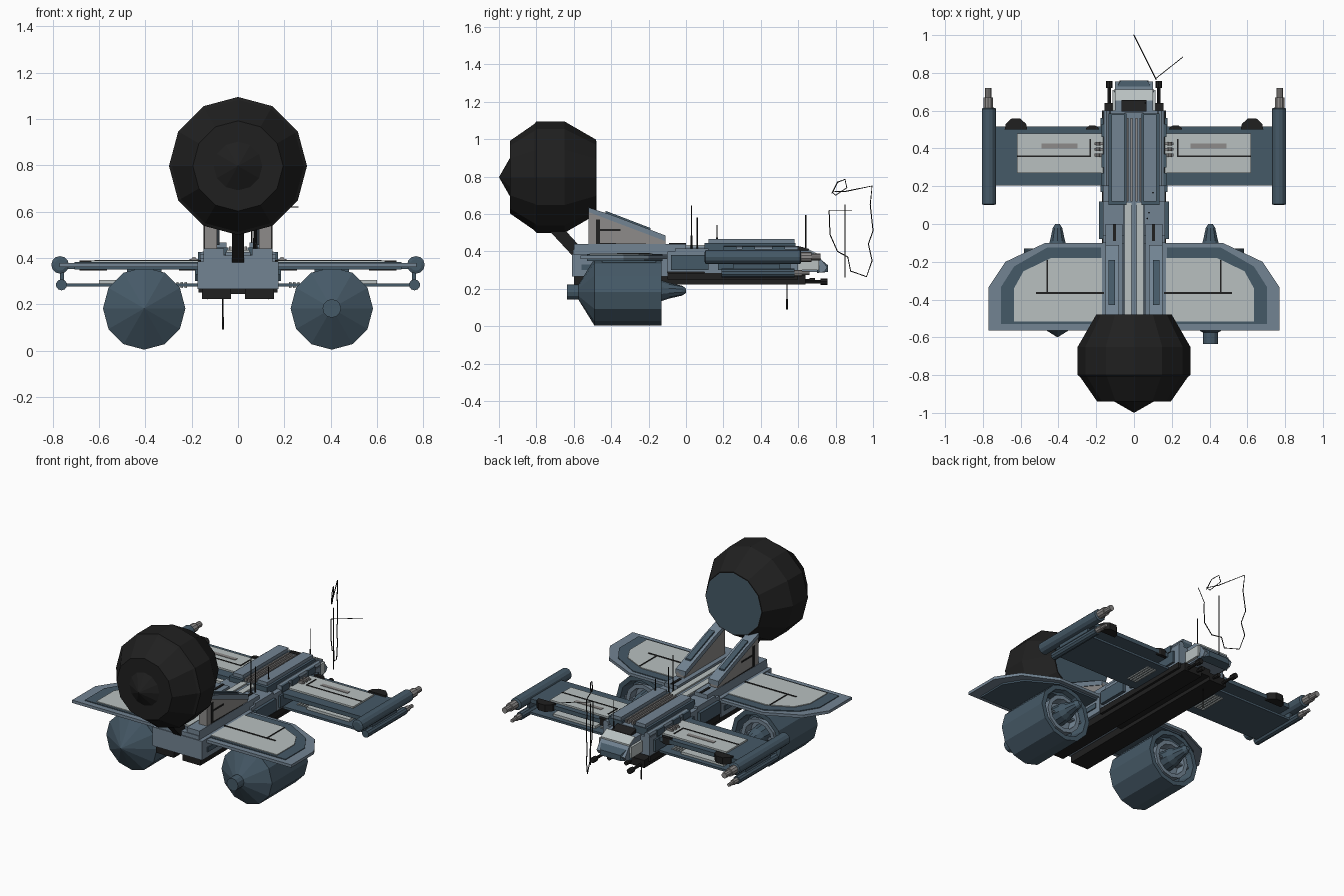
import bpy, bmesh
from math import sin, cos, pi
from mathutils import Vector

if "Cube" in bpy.data.objects:
    bpy.data.objects.remove(bpy.data.objects["Cube"])


def mat(name, r, g, b):
    m = bpy.data.materials.new(name)
    m.diffuse_color = (r, g, b, 1)
    m.use_nodes = True
    m.node_tree.nodes["Principled BSDF"].inputs["Base Color"].default_value = m.diffuse_color
    return m


STEEL = mat("steel_blue", .17, .23, .29)
NAVY = mat("dark_blue", .06, .10, .135)
BLACK = mat("black", .014, .014, .014)
PALE = mat("pale_panel", .48, .53, .53)
GREY = mat("grey", .27, .26, .255)
BLUE = mat("bright_blue", .005, .22, .48)


def finish(name, bm, m, mirror=False):
    bmesh.ops.recalc_face_normals(bm, faces=bm.faces)
    me = bpy.data.meshes.new(name)
    bm.to_mesh(me)
    bm.free()
    me.materials.append(m)
    ob = bpy.data.objects.new(name, me)
    bpy.context.collection.objects.link(ob)
    if mirror:
        ob.modifiers.new("Mirror", 'MIRROR')
    return ob


def loft(name, a, b, m, mirror=False):
    """Solid between two matching loops of 3D points."""
    bm = bmesh.new()
    va, vb = [bm.verts.new(p) for p in a], [bm.verts.new(p) for p in b]
    bm.faces.new(va)
    bm.faces.new(vb)
    n = len(va)
    for i in range(n):
        j = (i + 1) % n
        bm.faces.new((va[i], va[j], vb[j], vb[i]))
    return finish(name, bm, m, mirror)


def plate(name, pts, z0, z1, m, mirror=False):
    return loft(name, [(x, y, z0) for x, y in pts], [(x, y, z1) for x, y in pts], m, mirror)


def slab(name, pts, x0, x1, m, mirror=False):
    return loft(name, [(x0, y, z) for y, z in pts], [(x1, y, z) for y, z in pts], m, mirror)


def box(name, x0, x1, y0, y1, z0, z1, m, mirror=False):
    return plate(name, [(x0, y0), (x1, y0), (x1, y1), (x0, y1)], z0, z1, m, mirror)


def lathe(name, prof, x, z, m, n=12, mirror=False):
    """Revolve (y, radius) points round an axis along y."""
    bm = bmesh.new()
    rings = []
    for y, r in prof:
        k = n if r > 0 else 1
        rings.append([bm.verts.new((x + r * sin(2 * pi * i / n), y, z + r * cos(2 * pi * i / n)))
                      for i in range(k)])
    for a, b in zip(rings, rings[1:]):
        for i in range(n):
            j = (i + 1) % n
            f = [a[i % len(a)], a[j % len(a)], b[j % len(b)], b[i % len(b)]]
            bm.faces.new(list(dict.fromkeys(f)))
    for ring in (rings[0], rings[-1]):
        if len(ring) > 1:
            bm.faces.new(ring)
    return finish(name, bm, m, mirror)


def wire(name, pts, r, m):
    cu = bpy.data.curves.new(name, 'CURVE')
    cu.dimensions = '3D'
    cu.bevel_depth, cu.bevel_resolution = r, 0
    cu.use_fill_caps = True
    sp = cu.splines.new('POLY')
    sp.points.add(len(pts) - 1)
    for q, p in zip(sp.points, pts):
        q.co = (*p, 1)
    cu.materials.append(m)
    ob = bpy.data.objects.new(name, cu)
    bpy.context.collection.objects.link(ob)


# Large round pod with recessed blue lens, facing +y
lathe("pod_shell", [(-1, 0), (-.94, .105), (-.94, .195), (-.81, .285), (-.80, .298), (-.65, .298),
                    (-.48, .2), (-.482, .19), (-.59, .09), (-.59, 0)], 0, .797, BLACK)
lathe("pod_funnel", [(-.478, .195), (-.585, .09), (-.587, 0)], 0, .797, NAVY)
lathe("pod_lens", [(-.588, .105), (-.57, .095), (-.555, 0)], 0, .797, BLUE)
slab("pod_strut", [(-.61, .38), (-.57, .38), (-.57, .43), (-.68, .55), (-.74, .52)], -.025, .025, BLACK)

# Support fins
slab("fin", [(-.52, .37), (-.11, .385), (-.11, .47), (-.52, .625)], .09, .145, GREY, True)
slab("fin_top", [(-.52, .61), (-.11, .455), (-.11, .485), (-.39, .592), (-.52, .635)], .08, .15, STEEL, True)
slab("fin_inlay", [(-.48, .42), (-.13, .39), (-.13, .41), (-.16, .44), (-.46, .445), (-.46, .57), (-.48, .57)],
     .14, .149, BLACK, True)
slab("fin_rib", [(-.46, .51), (-.35, .51), (-.35, .52), (-.46, .52)], .14, .148, BLACK, True)
slab("fin_plate", [(-.43, .59), (-.19, .50), (-.19, .525), (-.43, .617)], .10, .135, NAVY, True)

# Engines with ring openings toward +y
lathe("engine_body", [(-.6, 0), (-.49, .178), (-.13, .178), (-.13, .15), (-.22, .135), (-.22, 0)],
      .405, .182, NAVY, 12, True)
lathe("engine_ring", [(-.2, .115), (-.145, .12), (-.145, .095), (-.2, .09)], .405, .182, STEEL, 12, True)
lathe("engine_spike", [(-.25, .065), (-.13, .055), (-.09, .042), (-.02, .026), (0, .012)],
      .405, .19, NAVY, 10, True)
box("engine_vane", .265, .545, -.2, -.16, .177, .187, STEEL, True)
lathe("engine_stub", [(-.635, .04), (-.55, .04)], .405, .182, NAVY)
box("engine_pylon", .33, .48, -.45, -.16, .30, .36, NAVY, True)

# Front wings: frame, dark plate and pale panel
outer = [(.15, -.565), (.77, -.565), (.77, -.335), (.68, -.2), (.47, -.1), (.15, -.1)]
inner = [(.15, -.53), (.705, -.53), (.705, -.335), (.635, -.225), (.46, -.125), (.15, -.125)]
panel = [(.17, -.515), (.635, -.515), (.635, -.34), (.585, -.25), (.44, -.18), (.17, -.18)]
loft("front_wing", [(x, y, .36) for x, y in outer], [(x, y, .378) for x, y in outer], STEEL, True)
plate("front_wing_plate", inner, .35, .383, NAVY, True)
plate("front_wing_panel", panel, .38, .388, PALE, True)
box("front_wing_line", .16, .52, -.37, -.36, .385, .391, BLACK, True)
box("front_wing_cross_line", .455, .463, -.36, -.19, .385, .391, BLACK, True)

# Rear double wings
box("rear_upper_wing", .15, .74, .205, .515, .352, .378, NAVY, True)
plate("rear_wing_panel", [(.16, .27), (.62, .27), (.62, .48), (.16, .48)], .37, .388, PALE, True)
box("rear_wing_line", .23, .62, .355, .362, .386, .391, BLACK, True)
box("rear_wing_riser", .228, .236, .355, .45, .386, .391, BLACK, True)
box("rear_wing_slot", .30, .49, .40, .425, .386, .391, GREY, True)
box("rear_lower_wing", .15, .755, .215, .51, .276, .29, NAVY, True)
box("lower_wing_panel", .30, .60, .26, .48, .28, .305, PALE, True)
box("wing_post", .752, .768, .25, .50, .285, .36, NAVY, True)
for i in range(4):
    box("lower_wing_grille", .22 + i * .018, .23 + i * .018, .28, .46, .27, .296, PALE, True)
for r, x, y0, y1 in ((.06, .625, .50, .558), (.035, .22, .50, .522)):
    plate("wing_bump", [(x - r, y0), (x + r, y0), (x + r * .9, y0 + (y1 - y0) * .5), (x + r * .4, y1),
                        (x - r * .4, y1), (x - r * .9, y0 + (y1 - y0) * .5)], .345, .388, BLACK, True)
for i in range(3):
    y = .365 + i * .03
    lathe("wing_pipe", [(y - .009, .012), (y + .009, .012)], .19, .392, GREY, 8, True)
    box("pipe_run", .165, .21, y - .007, y + .007, .38, .396, GREY, True)

# Wing tip cannons, upper and lower
lathe("upper_cannon", [(.10, .025), (.105, .038), (.61, .038), (.615, .03)], .768, .37, NAVY, 12, True)
lathe("upper_muzzle", [(.60, .026), (.67, .026), (.67, .018), (.72, .018)], .772, .37, GREY, 10, True)
lathe("lower_cannon", [(.19, .024), (.58, .024)], .762, .284, NAVY, 10, True)
lathe("lower_muzzle", [(.57, .017), (.62, .017), (.62, .011), (.66, .011)], .762, .284, GREY, 8, True)

# Fuselage
box("hull_front", -.175, .175, -.61, -.10, .265, .385, STEEL)
box("hull_front_top", -.15, .15, -.605, -.10, .385, .41, STEEL)
box("hull_front_rail", .06, .15, -.60, .0, .40, .44, STEEL, True)
box("hull_band", .16, .182, -.56, -.13, .30, .33, NAVY, True)
box("hull_middle", -.165, .165, -.10, .12, .29, .40, STEEL)
box("hull_middle_side", .15, .185, -.08, .12, .30, .38, NAVY, True)
box("hull_middle_deck", .03, .165, -.06, .12, .40, .415, STEEL, True)
box("hull_rear", -.165, .165, .10, .60, .285, .40, STEEL)
box("hull_rear_side", .155, .178, .17, .56, .30, .375, NAVY, True)
box("hull_rear_deck", .04, .135, .10, .585, .40, .445, NAVY, True)
box("hull_rear_cap", .05, .12, .12, .58, .44, .466, STEEL, True)
box("spine_front", -.055, .055, -.57, .11, .40, .425, STEEL)
box("spine_front_strip", .012, .05, -.56, .11, .42, .434, PALE, True)
box("spine_rear", -.05, .05, .10, .59, .39, .43, STEEL)
for x in (.008, .028):
    box("spine_rib", x, x + .01, .12, .56, .425, .45, GREY, True)
box("deck_slot", .095, .11, -.09, .0, .435, .445, BLACK, True)
lathe("side_tube", [(.2, .02), (.6, .02)], .145, .41, STEEL, 8, True)
for y in (.2, .3, .46):
    box("hull_block", .12, .172, y, y + .07, .385, .425, NAVY, True)

# Belly rails
box("belly_rail", .03, .155, -.60, .64, .222, .27, BLACK, True)
box("belly_spine", -.035, .035, -.15, .64, .245, .29, BLACK)
box("belly_edge", .155, .17, -.1, .6, .25, .285, BLACK, True)

# Cockpit
slab("cockpit_body", [(.59, .29), (.74, .29), (.755, .315), (.71, .375), (.66, .405), (.59, .405)],
     -.10, .10, STEEL)
loft("cockpit_nose", [(-.11, .70, .285), (.11, .70, .285), (.105, .70, .375), (-.105, .70, .375)],
     [(-.075, .76, .29), (.075, .76, .29), (.07, .76, .325), (-.07, .76, .325)], NAVY)
box("cockpit_side", .095, .115, .60, .71, .30, .37, PALE, True)
slab("cockpit_roof", [(.655, .39), (.712, .36), (.712, .382), (.655, .412)], -.10, .10, PALE)
slab("windshield", [(.595, .40), (.665, .40), (.655, .414), (.595, .43)], -.066, .066, BLACK)
lathe("chin_gun", [(.58, .009), (.72, .009), (.72, .017), (.757, .017)], .13, .238, BLACK, 8, True)
lathe("inner_chin_gun", [(.58, .008), (.66, .008), (.66, .013), (.69, .013)], .06, .245, BLACK, 8, True)

# Aerials
for x, y, z0, z1 in ((.07, .03, .40, .645), (.08, .06, .40, .58), (.10, .165, .44, .54),
                     (.06, .64, .39, .595), (-.065, .54, .09, .25)):
    wire("aerial", [(x, y, z0), (x, y, z1)], .003, BLACK)
    wire("aerial_base", [(x, y, z0), (x, y, z0 + (z1 - z0) * .35)], .005, BLACK)

# Loose wire loop trailing behind the cockpit
loop = [(.78, .71), (.81, .77), (.85, .785), (.86, .74), (.80, .70), (.78, .72), (.85, .72), (.995, .75),
        (.985, .65), (1, .51), (.975, .44), (.995, .35), (.965, .265), (.88, .295), (.865, .37), (.81, .40),
        (.77, .49), (.765, .62)]
wire("wire_loop", [((1 - y) * .5, y, z) for y, z in loop], .003, BLACK)
wire("wire_upright", [(.075, .85, .26), (.075, .85, .65)], .003, BLACK)
wire("wire_arm", [(.115, .77, .62), (.26, .885, .62)], .002, BLACK)
